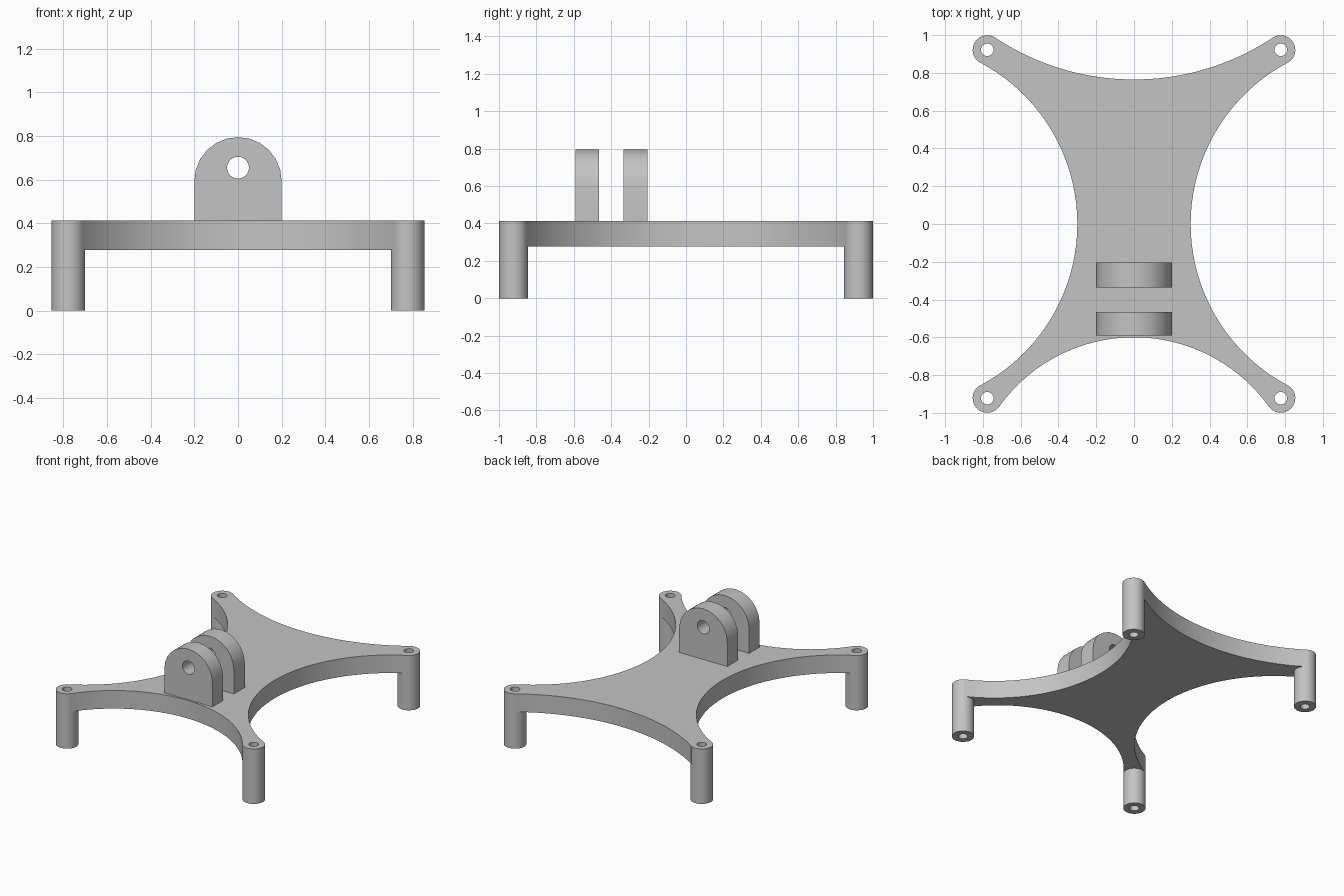
import bpy, bmesh, math
from mathutils import Matrix, Vector

cube = bpy.data.objects.get("Cube")
if cube:
    bpy.data.objects.remove(cube)

TOP, UNDER = 0.413, 0.277
POST_X, POST_Y, POST_R, HOLE_R = 0.777, 0.922, 0.077, 0.033

grey = bpy.data.materials.new("plain grey")
grey.use_nodes = True
colour = (0.55, 0.55, 0.55, 1)
grey.diffuse_color = colour
grey.node_tree.nodes["Principled BSDF"].inputs["Base Color"].default_value = colour


def make_object(name, bm):
    bmesh.ops.recalc_face_normals(bm, faces=bm.faces[:])
    mesh = bpy.data.meshes.new(name)
    bm.to_mesh(mesh)
    bm.free()
    mesh.materials.append(grey)
    obj = bpy.data.objects.new(name, mesh)
    bpy.context.collection.objects.link(obj)
    return obj


def extrude_outline(name, points, offset):
    """Solid made by sweeping a closed outline along offset."""
    bm = bmesh.new()
    face = bm.faces.new([bm.verts.new(p) for p in points])
    result = bmesh.ops.extrude_face_region(bm, geom=[face], use_keep_orig=True)
    moved = [v for v in result["geom"] if isinstance(v, bmesh.types.BMVert)]
    bmesh.ops.translate(bm, verts=moved, vec=offset)
    return make_object(name, bm)


def corner_cylinders(name, radius, low, high):
    """Four upright cylinders, one at each corner."""
    bm = bmesh.new()
    for sx in (-1, 1):
        for sy in (-1, 1):
            place = Matrix.Translation((sx * POST_X, sy * POST_Y, (low + high) / 2))
            bmesh.ops.create_cone(bm, cap_ends=True, segments=48, radius1=radius,
                                  radius2=radius, depth=high - low, matrix=place)
    return make_object(name, bm)


def boolean(target, tool, operation):
    mod = target.modifiers.new(operation.title(), "BOOLEAN")
    mod.operation, mod.solver, mod.object = operation, "EXACT", tool
    bpy.context.view_layer.objects.active = target
    bpy.ops.object.modifier_apply(modifier=mod.name)
    bpy.data.objects.remove(tool)


def finish(obj):
    bpy.ops.object.select_all(action="DESELECT")
    obj.select_set(True)
    bpy.context.view_layer.objects.active = obj
    bpy.ops.object.shade_smooth_by_angle(angle=math.radians(30))


def hollow_arc(middle, half, depth, steps=40):
    """Arc dipping to distance middle, its ends at +-half and depth further out."""
    radius = (depth ** 2 + half ** 2) / (2 * depth)
    sweep = math.asin(half / radius)
    angles = [sweep * (2 * i / steps - 1) for i in range(steps + 1)]
    return [(radius * math.sin(a), middle + radius * (1 - math.cos(a))) for a in angles]


# Waisted plate: four hollow sides, walked round clockwise from the back
back = hollow_arc(0.765, 0.734, 0.221)
side = hollow_arc(0.3, 0.854, 0.513)
front = hollow_arc(0.6, 0.714, 0.367)
outline = ([(t, d) for t, d in back] + [(d, -t) for t, d in side]
           + [(-t, -d) for t, d in front] + [(-d, t) for t, d in side])
plate = extrude_outline("plate_with_legs", [(x, y, UNDER) for x, y in outline],
                        Vector((0, 0, TOP - UNDER)))

# Corner legs and the screw holes running through them
boolean(plate, corner_cylinders("legs", POST_R, 0, TOP), "UNION")
boolean(plate, corner_cylinders("leg_holes", HOLE_R, -0.1, TOP + 0.1), "DIFFERENCE")
finish(plate)

# Pair of round-topped hinge lugs with a pin hole
LUG_R, LUG_MID, PIN_Z, PIN_R = 0.2, 0.595, 0.655, 0.05
for name, y0, y1 in (("front_lug", -0.59, -0.465), ("rear_lug", -0.335, -0.205)):
    arc = [math.pi * i / 12 for i in range(13)]
    shape = [(-LUG_R, y0, TOP), (LUG_R, y0, TOP)]
    shape += [(LUG_R * math.cos(a), y0, LUG_MID + LUG_R * math.sin(a)) for a in arc]
    lug = extrude_outline(name, shape, Vector((0, y1 - y0, 0)))
    bm = bmesh.new()
    place = Matrix.Translation((0, (y0 + y1) / 2, PIN_Z)) @ Matrix.Rotation(math.pi / 2, 4, "X")
    bmesh.ops.create_cone(bm, cap_ends=True, segments=32, radius1=PIN_R,
                          radius2=PIN_R, depth=0.3, matrix=place)
    boolean(lug, make_object("pin_hole", bm), "DIFFERENCE")
    finish(lug)
